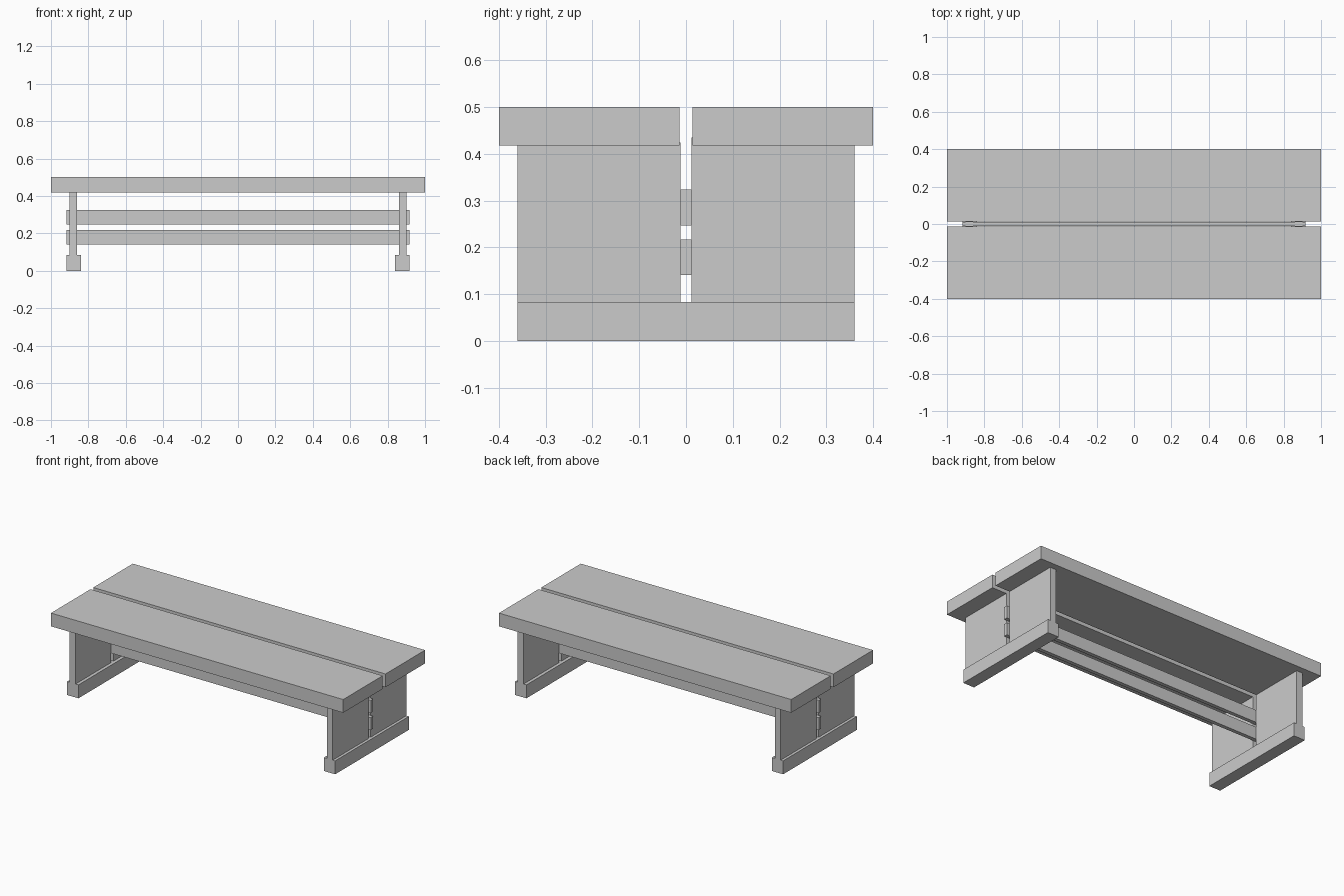
import bpy
import bmesh
from mathutils import Vector

if "Cube" in bpy.data.objects:
    bpy.data.objects.remove(bpy.data.objects["Cube"])


def box(name, lo, hi):
    """Axis-aligned box between two corners, origin at its centre."""
    lo, hi = Vector(lo), Vector(hi)
    bm = bmesh.new()
    bmesh.ops.create_cube(bm, size=1)
    bmesh.ops.scale(bm, vec=hi - lo, verts=bm.verts)
    mesh = bpy.data.meshes.new(name)
    bm.to_mesh(mesh)
    bm.free()
    obj = bpy.data.objects.new(name, mesh)
    obj.location = (lo + hi) / 2
    bpy.context.collection.objects.link(obj)
    return obj


def span(sign, a, b):
    """Range a..b on the chosen side of zero, sorted."""
    return sorted((sign * a, sign * b))


SIDES = ((-1, "front"), (1, "back"))

# Two seat planks with a narrow gap between them
for sy, depth in SIDES:
    y0, y1 = span(sy, 0.0137, 0.40)
    box(f"{depth}_seat_plank", (-1, y0, 0.418), (1, y1, 0.50))

for sx, end in ((-1, "left"), (1, "right")):
    # Foot beam under each end
    x0, x1 = span(sx, 0.84, 0.917)
    box(f"{end}_foot", (x0, -0.36, 0), (x1, 0.36, 0.083))

    # Split leg panels, tenoned slightly into the planks
    x0, x1 = span(sx, 0.86, 0.90)
    for sy, depth in SIDES:
        y0, y1 = span(sy, 0.0117, 0.36)
        top = 0.424 if sy < 0 else 0.435
        box(f"{end}_{depth}_leg_panel", (x0, y0, 0.083), (x1, y1, top))

# Two stretcher rails passing through the gap between the leg panels
for name, z0, z1 in (("lower", 0.141, 0.217), ("upper", 0.247, 0.324)):
    box(f"{name}_stretcher", (-0.917, -0.0117, z0), (0.917, 0.0117, z1))
